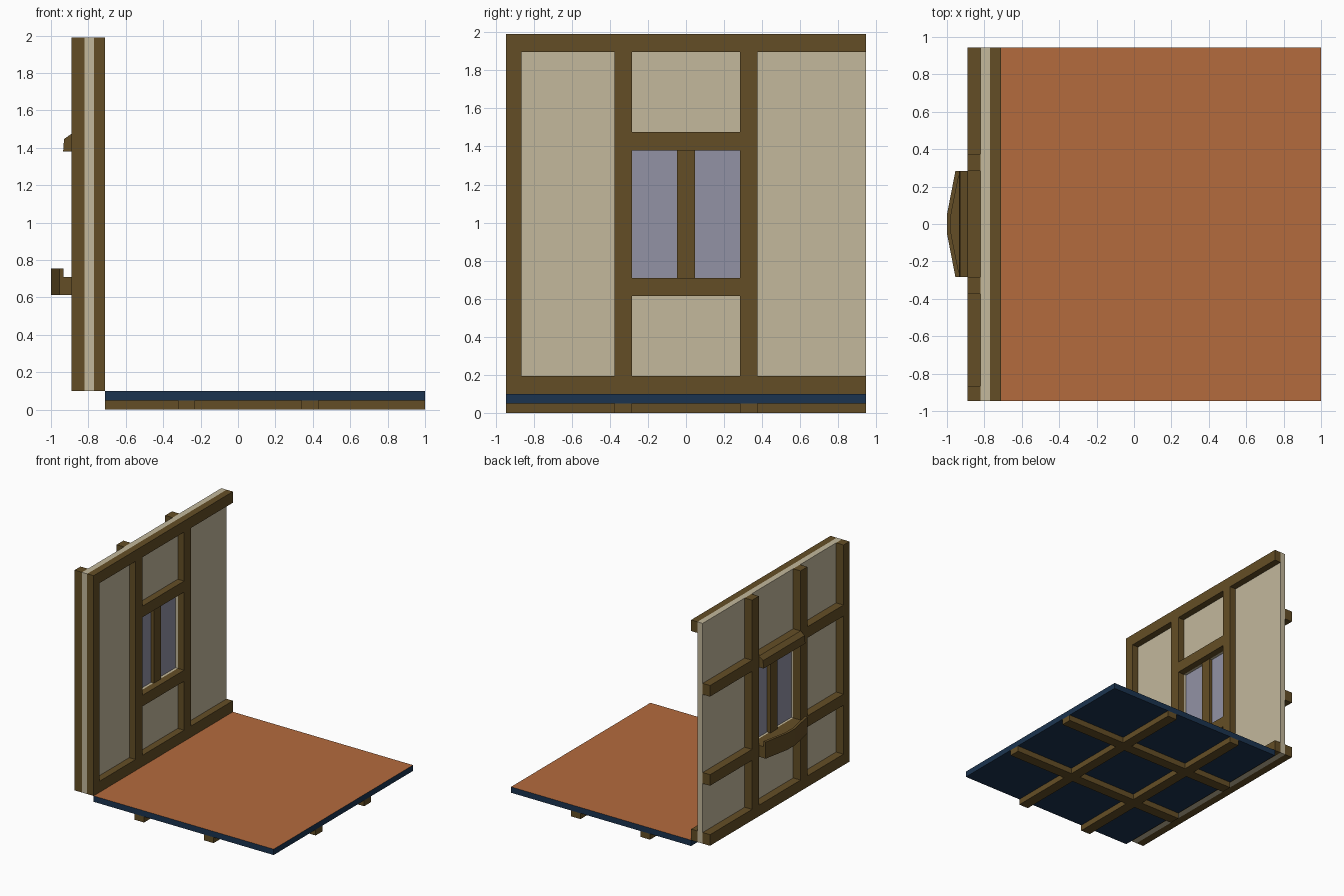
import bpy, bmesh
from mathutils import Vector

if "Cube" in bpy.data.objects:
    bpy.data.objects.remove(bpy.data.objects["Cube"])


def material(name, rgb):
    m = bpy.data.materials.new(name)
    m.diffuse_color = (*rgb, 1)
    m.use_nodes = True
    m.node_tree.nodes["Principled BSDF"].inputs["Base Color"].default_value = m.diffuse_color
    return m


WOOD = material("wood", (0.127, 0.076, 0.019))
PLASTER = material("plaster", (0.546, 0.479, 0.332))
GLASS = material("glass", (0.287, 0.287, 0.376))
TILE = material("tile", (0.456, 0.147, 0.048))
NAVY = material("navy", (0.011, 0.034, 0.08))


def prism(name, outline, vec, mat):
    """Extrude a closed 3D outline along vec."""
    bm = bmesh.new()
    face = bm.faces.new([bm.verts.new(p) for p in outline])
    ext = bmesh.ops.extrude_face_region(bm, geom=[face])
    bmesh.ops.translate(bm, vec=Vector(vec),
                        verts=[v for v in ext["geom"] if isinstance(v, bmesh.types.BMVert)])
    bmesh.ops.recalc_face_normals(bm, faces=bm.faces)
    me = bpy.data.meshes.new(name)
    bm.to_mesh(me)
    bm.free()
    me.materials.append(mat)
    ob = bpy.data.objects.new(name, me)
    bpy.context.collection.objects.link(ob)
    return ob


def box(name, x, y, z, mat=WOOD):
    pts = [(x[0], y[0], z[0]), (x[1], y[0], z[0]), (x[1], y[1], z[0]), (x[0], y[1], z[0])]
    return prism(name, pts, (0, 0, z[1] - z[0]), mat)


# Key dimensions
E = 0.945                                   # half depth of the model
FLOOR_X = (-0.71, 1.0)
OUT, CORE, INN = (-0.89, -0.82), (-0.82, -0.77), (-0.77, -0.71)
BASE, TOP = 0.10, 1.99
POSTS = [(-0.375, -0.283), (0.283, 0.375)]
RAILS = [(0.615, 0.71), (1.38, 1.475)]
WIN_Y, WIN_Z = (-0.283, 0.283), (0.71, 1.38)

# Floor slab with a tiled top face
slab = box("floor_slab", FLOOR_X, (-E, E), (0.05, BASE), NAVY)
slab.data.materials.append(TILE)
for p in slab.data.polygons:
    if p.normal.z > 0.5:
        p.material_index = 1

# Joists under the floor: two long ones, cross pieces fitted between
for y in POSTS:
    box("floor_joist", FLOOR_X, y, (0, 0.05))
for x in [(-0.32, -0.23), (0.34, 0.43)]:
    for y in [(-E, -0.375), WIN_Y, (0.375, E)]:
        box("floor_cross_joist", x, y, (0, 0.05))

# Plaster wall with window opening
wall = box("plaster_wall", CORE, (-E, E), (BASE, TOP), PLASTER)
cutter = box("window_cutter", (-0.9, -0.7), WIN_Y, WIN_Z, PLASTER)
cutter.hide_render = True
cutter.hide_viewport = True
cut = wall.modifiers.new("window_opening", "BOOLEAN")
cut.operation = "DIFFERENCE"
cut.solver = "EXACT"
cut.object = cutter

# Inner timber frame
box("inner_bottom_plate", INN, (-E, E), (BASE, 0.195))
box("inner_top_plate", INN, (-E, E), (1.895, TOP))
for y in [(-E, -0.865)] + POSTS:
    box("inner_post", INN, y, (0.195, 1.895))
for z in RAILS:
    box("inner_window_rail", INN, WIN_Y, z)

# Outer timber frame: posts run to the top, rails fit between them
box("outer_bottom_plate", OUT, (-E, E), (BASE, 0.195))
for y in [(-E, -0.865)] + POSTS:
    box("outer_post", OUT, y, (0.195, TOP))
for z in RAILS:
    for y in [(-0.865, -0.375), WIN_Y, (0.375, E)]:
        box("outer_rail", OUT, y, z)

# Window panes and mullion
for y in [(WIN_Y[0], -0.047), (0.047, WIN_Y[1])]:
    box("window_pane", (-0.802, -0.792), y, WIN_Z, GLASS)
box("window_mullion", (-0.835, -0.765), (-0.047, 0.047), WIN_Z)

# Sloped lintel above the window
a, b = WIN_Y
prism("window_lintel", [(-0.89, a, 1.38), (-0.935, a, 1.38), (-0.93, a, 1.447), (-0.89, a, 1.475)],
      (0, b - a, 0), WOOD)

# Bowed window sill with raised front lip
outer = [(-0.955, b), (-1.0, 0.05), (-1.0, -0.05), (-0.955, a)]
inner = [(-0.932, a), (-0.978, -0.05), (-0.978, 0.05), (-0.932, b)]
prism("sill_lip", [(x, y, 0.612) for x, y in outer + inner], (0, 0, 0.143), WOOD)
prism("sill_shelf", [(x, y, 0.612) for x, y in inner + [(-0.89, b), (-0.89, a)]], (0, 0, 0.098), WOOD)
